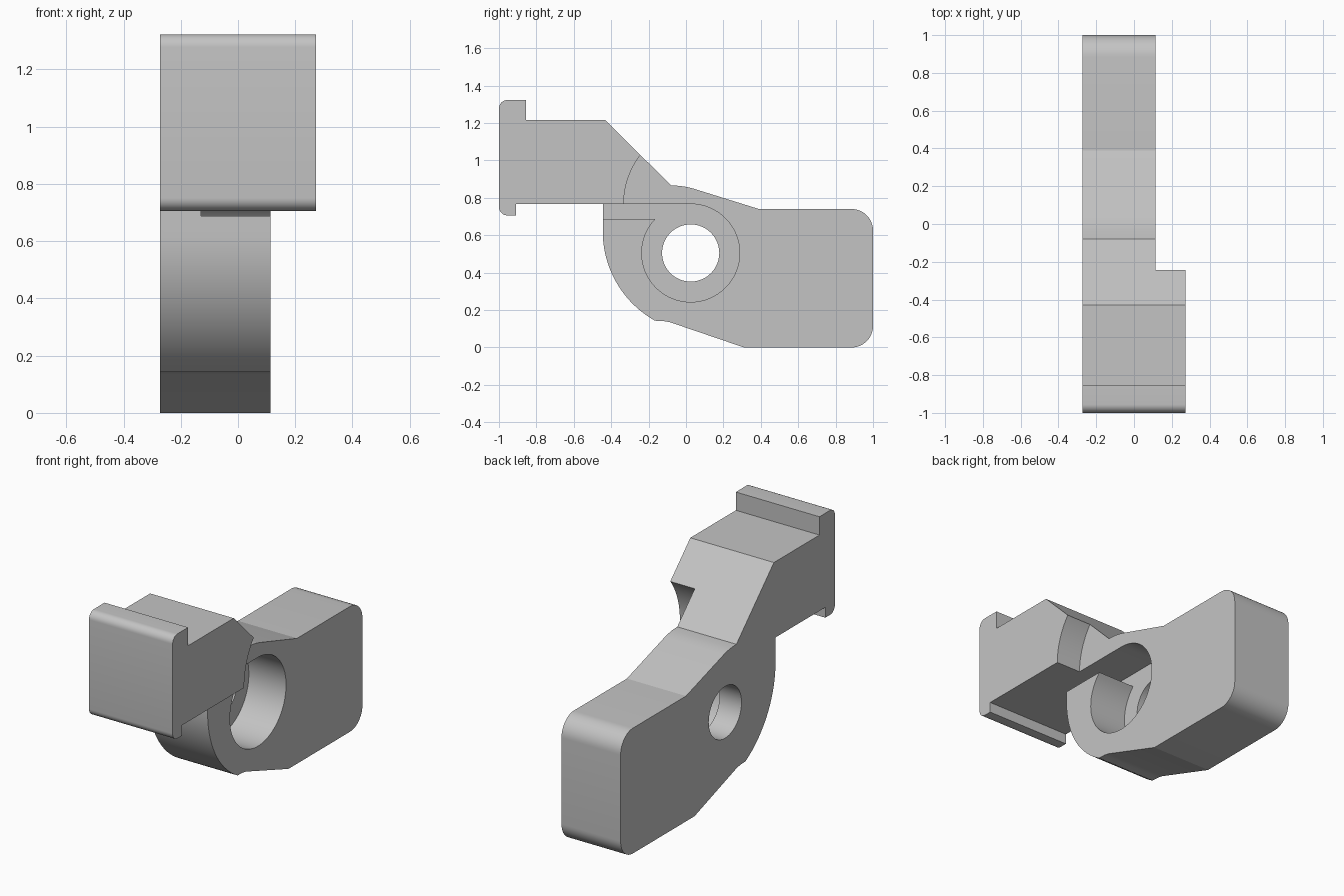
import bpy, bmesh
from math import cos, sin, radians

if "Cube" in bpy.data.objects:
    bpy.data.objects.remove(bpy.data.objects["Cube"])

HALF = 0.273          # half width of the head
BODY_SIDE = 0.113     # left face of the body
BORE_FLOOR = -0.13    # depth of the counterbore and slot
LEDGE = 0.767         # underside of the head
HUB = (0.025, 0.505)  # bore centre (y, z)

metal = bpy.data.materials.new("plain grey")
metal.use_nodes = True
metal.diffuse_color = (0.55, 0.55, 0.55, 1)
metal.node_tree.nodes["Principled BSDF"].inputs["Base Color"].default_value = (0.55, 0.55, 0.55, 1)


def arc(centre, radius, start, end, steps=12):
    angles = [radians(start + (end - start) * i / steps) for i in range(steps + 1)]
    return [(centre[0] + radius * cos(a), centre[1] + radius * sin(a)) for a in angles]


def prism(name, profile, x0, x1):
    """Extrude a (y, z) profile along x."""
    bm = bmesh.new()
    face = bm.faces.new([bm.verts.new((x0, y, z)) for y, z in profile])
    grown = bmesh.ops.extrude_face_region(bm, geom=[face])["geom"]
    verts = [v for v in grown if isinstance(v, bmesh.types.BMVert)]
    bmesh.ops.translate(bm, verts=verts, vec=(x1 - x0, 0, 0))
    bmesh.ops.recalc_face_normals(bm, faces=bm.faces)
    mesh = bpy.data.meshes.new(name)
    bm.to_mesh(mesh)
    bm.free()
    mesh.materials.append(metal)
    obj = bpy.data.objects.new(name, mesh)
    bpy.context.collection.objects.link(obj)
    return obj


def cut(target, name, profile, x0, x1):
    cutter = prism(name, profile, x0, x1)
    cutter.hide_render = True
    bpy.context.view_layer.objects.active = target
    mod = target.modifiers.new(name, 'BOOLEAN')
    mod.operation = 'DIFFERENCE'
    mod.solver = 'EXACT'
    mod.object = cutter
    bpy.ops.object.modifier_apply(modifier=mod.name)
    bpy.data.objects.remove(cutter)


# Full side outline, anticlockwise from the underside
outline = [(0.31, 0)]
outline += arc((0.885, 0.115), 0.115, -90, 0)
outline += arc((0.885, 0.625), 0.115, 0, 90)
outline += [(0.39, 0.74), (0.04, 0.849), (0.005, 0.858), (-0.035, 0.864), (-0.08, 0.866)]
outline += [(-0.43, 1.215), (-0.855, 1.215), (-0.855, 1.323)]
outline += arc((-0.955, 1.278), 0.045, 90, 180, 8)
outline += arc((-0.955, 0.751), 0.045, 180, 270, 8)
outline += [(-0.91, 0.706), (-0.91, LEDGE), (-0.445, LEDGE)]
outline += arc((0.102, 0.62), 0.547, 180, 240.7, 24)
outline += [(-0.12, 0.141), (-0.086, 0.135)]
latch = prism("latch_block", outline, -HALF, HALF)

# Clearance beside the head, leaving the narrower body
clearance = [(-0.6, LEDGE), (-0.6, -0.2), (1.2, -0.2), (1.2, 1.4), (0.094, 1.4)]
clearance += arc((0.094, LEDGE), 0.427, 90, 180, 32)
cut(latch, "clearance_cutter", clearance, BODY_SIDE, 0.5)

# Counterbore with its tangent slot to the front
keyhole = [(-0.6, LEDGE), (-0.6, 0.688), (-0.163, 0.688)]
keyhole += arc(HUB, 0.262, 135.7, 450, 56)
cut(latch, "keyhole_cutter", keyhole, BORE_FLOOR, 0.2)

# Through hole
cut(latch, "hole_cutter", arc(HUB, 0.153, 0, 352.5, 47), -0.5, 0.5)

# Smooth the curved walls only
bpy.ops.object.select_all(action='DESELECT')
latch.select_set(True)
bpy.context.view_layer.objects.active = latch
bpy.ops.object.shade_smooth_by_angle(angle=radians(14))
